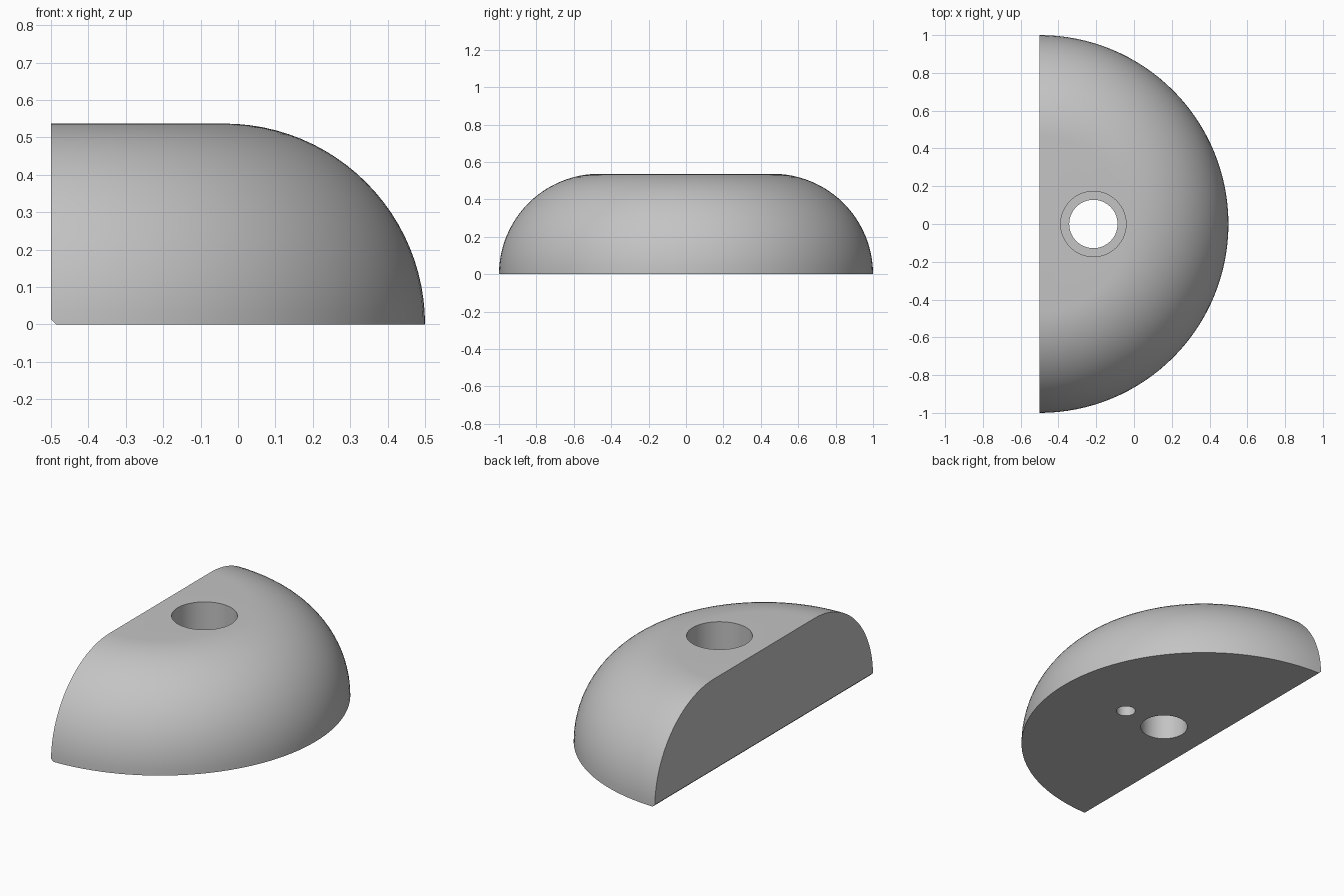
import bpy, bmesh
from math import sin, cos, pi
from mathutils import Vector, Matrix

cube = bpy.data.objects.get("Cube")
if cube:
    bpy.data.objects.remove(cube, do_unlink=True)

HEIGHT = 0.537
FLAT_X = -0.5      # plane of the straight side, holding the axis of revolution
BORE_X = -0.215

grey = bpy.data.materials.new("plain grey")
grey.use_nodes = True
colour = (0.55, 0.55, 0.55, 1)
grey.diffuse_color = colour
grey.node_tree.nodes["Principled BSDF"].inputs["Base Color"].default_value = colour


def add_object(name, bm):
    bmesh.ops.recalc_face_normals(bm, faces=bm.faces)
    mesh = bpy.data.meshes.new(name)
    bm.to_mesh(mesh)
    bm.free()
    obj = bpy.data.objects.new(name, mesh)
    mesh.materials.append(grey)
    bpy.context.collection.objects.link(obj)
    return obj


# Half-round body: rounded profile swept half a turn
bm = bmesh.new()
steps = 24
profile = [(0, 0)]
for i in range(steps + 1):
    a = i / steps * pi / 2
    profile.append((1 - HEIGHT + HEIGHT * cos(a), HEIGHT * sin(a)))
profile.append((0, HEIGHT))
verts = [bm.verts.new((FLAT_X, -r, z)) for r, z in profile]
edges = [bm.edges.new(pair) for pair in zip(verts, verts[1:])]
bmesh.ops.spin(bm, geom=verts + edges, cent=(FLAT_X, 0, 0), axis=(0, 0, 1),
               angle=pi, steps=64)
bmesh.ops.remove_doubles(bm, verts=bm.verts, dist=0.0001)
bmesh.ops.contextual_create(bm, geom=[e for e in bm.edges if e.is_boundary])
bmesh.ops.dissolve_limit(bm, angle_limit=0.002, verts=bm.verts, edges=bm.edges)

# Small chamfer along the lower straight edge
cut = bmesh.ops.bisect_plane(bm, geom=bm.verts[:] + bm.edges[:] + bm.faces[:],
                             plane_co=(FLAT_X + 0.014, 0, 0), plane_no=(-1, 0, -1),
                             clear_outer=True)
bmesh.ops.contextual_create(bm, geom=[e for e in bm.edges if e.is_boundary])
body = add_object("half_round_body", bm)


# Stepped through bore and small blind hole in the underside
def drill(name, x, radius, bottom, top):
    bm = bmesh.new()
    bmesh.ops.create_cone(bm, cap_ends=True, segments=64, radius1=radius,
                          radius2=radius, depth=top - bottom,
                          matrix=Matrix.Translation((x, 0, (top + bottom) / 2)))
    cutter = add_object(name, bm)
    cutter.hide_render = True
    mod = body.modifiers.new(name, "BOOLEAN")
    mod.operation = "DIFFERENCE"
    mod.solver = "EXACT"
    mod.object = cutter
    bpy.context.view_layer.objects.active = body
    bpy.ops.object.modifier_apply(modifier=name)
    bpy.data.objects.remove(cutter, do_unlink=True)


drill("through_hole", BORE_X, 0.128, -0.1, HEIGHT + 0.1)
drill("counterbore", BORE_X, 0.173, HEIGHT / 2, HEIGHT + 0.1)
drill("pin_hole", 0.058, 0.052, -0.1, 0.25)

bpy.ops.object.select_all(action="DESELECT")
body.select_set(True)
bpy.context.view_layer.objects.active = body
bpy.ops.object.shade_smooth_by_angle(angle=pi / 6)
